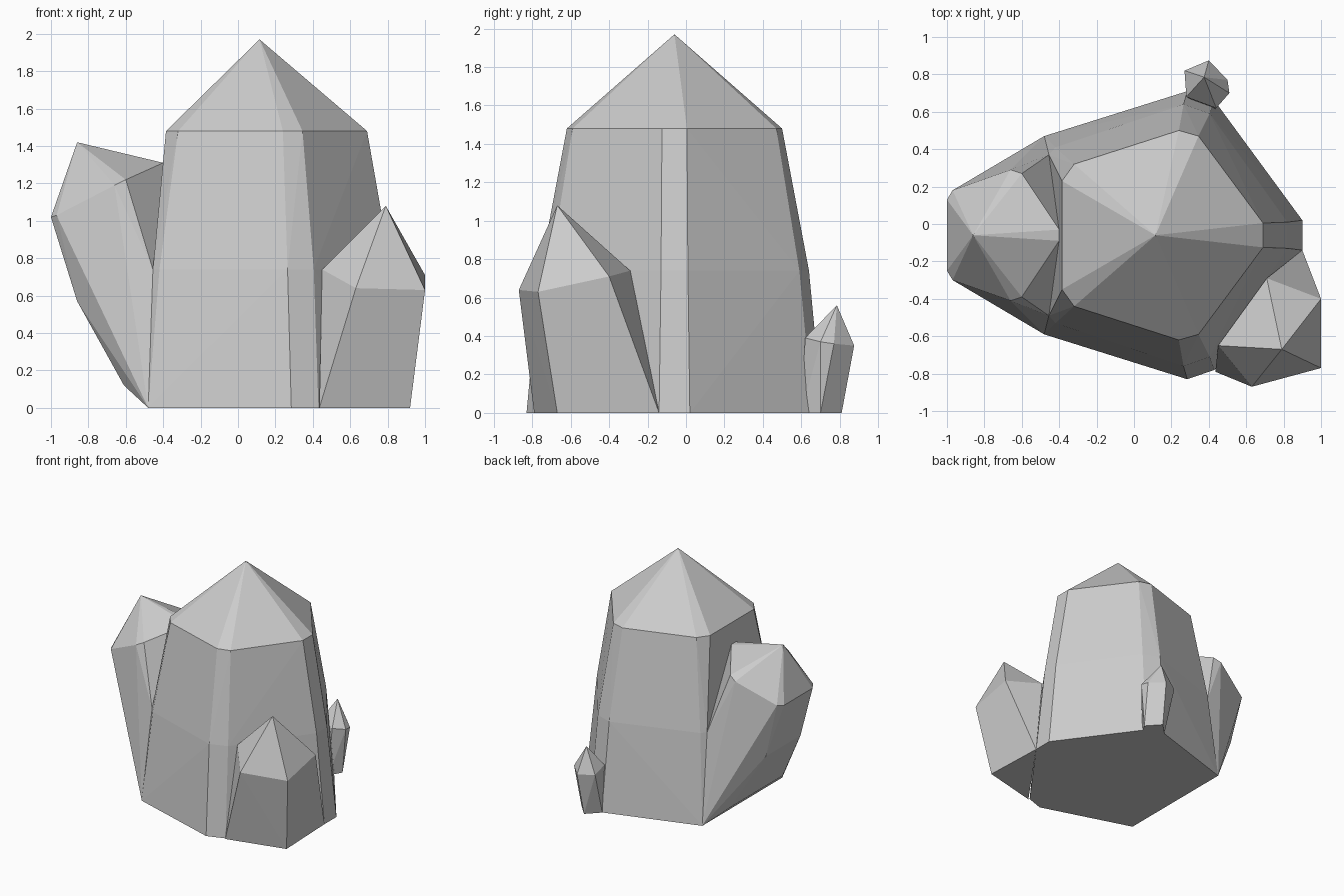
import bpy, bmesh, math


def crystal(name, points):
    """Flat-faced convex crystal stretched over its corner points."""
    bm = bmesh.new()
    for p in points:
        bm.verts.new(p)
    hull = bmesh.ops.convex_hull(bm, input=bm.verts[:])
    loose = set(hull["geom_interior"] + hull["geom_unused"])
    bmesh.ops.delete(bm, geom=[g for g in loose if isinstance(g, bmesh.types.BMVert)],
                     context="VERTS")
    bmesh.ops.dissolve_limit(bm, angle_limit=math.radians(1),
                             verts=bm.verts[:], edges=bm.edges[:])
    bmesh.ops.recalc_face_normals(bm, faces=bm.faces[:])
    mesh = bpy.data.meshes.new(name)
    bm.to_mesh(mesh)
    bm.free()
    obj = bpy.data.objects.new(name, mesh)
    bpy.context.collection.objects.link(obj)
    return obj


MID_Y = -0.06  # symmetry line of the cluster's large crystals


def mirrored(profile):
    """(x, half width, z) -> a pair of points either side of MID_Y."""
    return [(x, MID_Y + s * w, z) for x, w, z in profile for s in (-1, 1)]


# main crystal: chamfered pentagon column with a pointed cap
main = mirrored([
    (0.69, 0.065, 1.48), (0.345, 0.53, 1.48), (0.24, 0.56, 1.48),
    (-0.32, 0.38, 1.48), (-0.385, 0.29, 1.48),              # shoulder
    (0.82, 0.07, 0.74), (0.405, 0.65, 0.74), (0.265, 0.70, 0.74),
    (-0.42, 0.47, 0.74), (-0.455, 0.43, 0.74),              # waist
    (0.90, 0.08, 0), (0.43, 0.72, 0), (0.285, 0.77, 0),
    (-0.48, 0.53, 0),                                       # foot
])
crystal("main_crystal", main + [(0.115, MID_Y, 1.97)])

# leaning crystal on the left, growing out of the foot of the main one
leaning = mirrored([
    (-1.0, 0.19, 1.02), (-0.97, 0.24, 1.03), (-0.66, 0.35, 1.19),
    (-0.60, 0.33, 1.22), (-0.40, 0.03, 1.31),               # shoulder
    (-0.86, 0.23, 0.57), (-0.77, 0.345, 0.62),              # waist
    (-0.455, 0.43, 0.74), (-0.61, 0.35, 0.12), (-0.48, 0.53, 0),
])
crystal("leaning_crystal", leaning + [(-0.86, MID_Y, 1.42)])

# short crystal at the front right
crystal("front_crystal", [
    (0.79, -0.67, 1.08),
    (0.45, -0.65, 0.74), (0.63, -0.87, 0.64), (1.0, -0.77, 0.63),
    (1.0, -0.40, 0.71), (0.71, -0.29, 0.74),
    (0.435, -0.79, 0), (0.92, -0.67, 0), (0.90, -0.14, 0),
])

# tiny crystal at the back
crystal("back_crystal", [
    (0.375, 0.785, 0.56),
    (0.27, 0.82, 0.36), (0.40, 0.875, 0.35), (0.50, 0.77, 0.36),
    (0.51, 0.70, 0.37), (0.44, 0.62, 0.39), (0.28, 0.68, 0.39),
    (0.28, 0.71, 0), (0.38, 0.81, 0), (0.48, 0.70, 0), (0.42, 0.60, 0),
])
